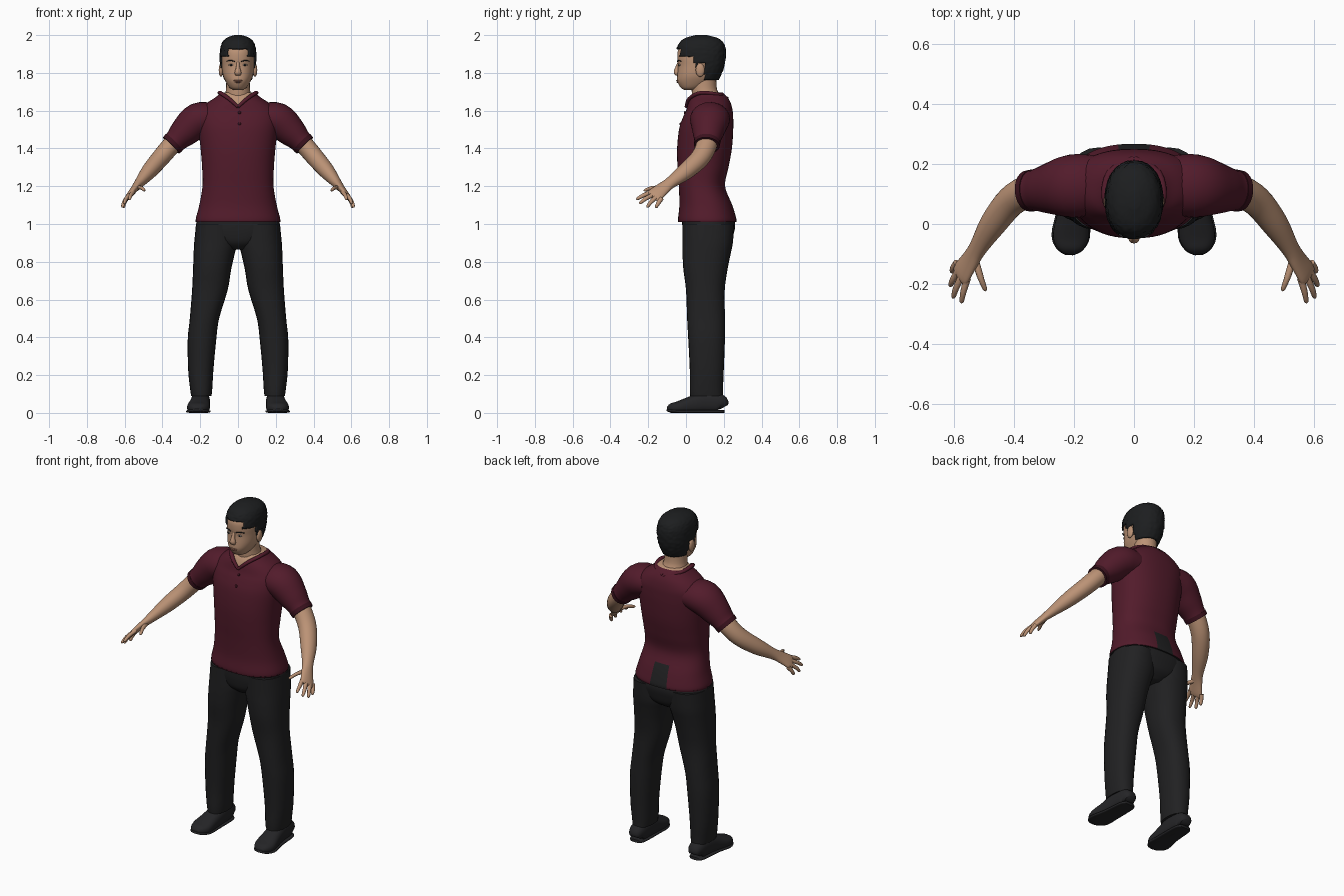
import bpy, bmesh, math, random
from mathutils import Vector

random.seed(3)
cube = bpy.data.objects.get("Cube")
if cube:
    bpy.data.objects.remove(cube, do_unlink=True)


def material(name, *rgb):
    mat = bpy.data.materials.new(name)
    mat.use_nodes = True
    mat.diffuse_color = (*rgb, 1)
    shader = mat.node_tree.nodes["Principled BSDF"]
    shader.inputs["Base Color"].default_value = (*rgb, 1)
    shader.inputs["Roughness"].default_value = 0.8
    return mat


skin = material("skin", .50, .29, .18)
maroon = material("maroon cloth", .085, .011, .024)
dark_maroon = material("dark maroon trim", .045, .006, .013)
black_cloth = material("black cloth", .015, .015, .016)
hair_black = material("black hair", .012, .013, .014)
leather = material("black leather", .018, .018, .02)
eye_white = material("eye white", .45, .38, .33)
lip = material("lip", .33, .15, .10)


def finish(name, bm, mats, mirror=False, rule=None):
    """Turn a bmesh into a smooth object, coloured by a rule and mirrored in x."""
    bmesh.ops.recalc_face_normals(bm, faces=bm.faces)
    bm.normal_update()
    if rule:
        for face in bm.faces:
            face.material_index = rule(face.calc_center_median(), face.normal)
    mesh = bpy.data.meshes.new(name)
    bm.to_mesh(mesh)
    bm.free()
    for mat in mats:
        mesh.materials.append(mat)
    obj = bpy.data.objects.new(name, mesh)
    bpy.context.collection.objects.link(obj)
    bpy.ops.object.select_all(action="DESELECT")
    obj.select_set(True)
    bpy.context.view_layer.objects.active = obj
    bpy.ops.object.shade_smooth_by_angle(angle=math.radians(50))
    if mirror:
        obj.modifiers.new("Mirror", "MIRROR").use_mirror_merge = False
    return obj


def spline(rows, steps):
    """Catmull-Rom interpolation through rows of numbers."""
    rows = [Vector(r) for r in rows]
    out = []
    for i in range(len(rows) - 1):
        p, q = rows[i], rows[i + 1]
        m = (q - rows[max(i - 1, 0)]) / 2
        n = (rows[min(i + 2, len(rows) - 1)] - p) / 2
        for k in range(steps):
            t = k / steps
            out.append(p * (2*t**3 - 3*t*t + 1) + m * (t**3 - 2*t*t + t)
                       + q * (3*t*t - 2*t**3) + n * (t**3 - t*t))
    return out + [rows[-1]]


def loft(rows, sides=24, steps=4, power=2, level=False, ref=(0, 1, 0), jitter=0):
    """Skin superellipse rings; each row is x, y, z, half width, half depth."""
    bm = bmesh.new()
    path = spline(rows, steps)
    rings = []
    for i, row in enumerate(path):
        centre = Vector(row[:3])
        ahead = Vector(path[min(i + 1, len(path) - 1)][:3])
        t = (ahead - Vector(path[max(i - 1, 0)][:3])).normalized()
        if level:
            t = Vector((0, 0, 1))
        v = Vector(ref)
        v = (v - t * v.dot(t)).normalized()
        u = v.cross(t)
        ring = []
        for k in range(sides):
            a = math.tau * k / sides
            c, s = math.cos(a), math.sin(a)
            grow = 1 + random.uniform(-jitter, jitter)
            co = centre + u * (math.copysign(abs(c)**(2/power), c) * row[3] * grow)
            co += v * (math.copysign(abs(s)**(2/power), s) * row[4] * grow)
            co.z = max(co.z, 0)
            ring.append(bm.verts.new(co))
        rings.append(ring)
    for low, high in zip(rings, rings[1:]):
        for k in range(sides):
            j = (k + 1) % sides
            bm.faces.new((low[k], low[j], high[j], high[k]))
    bm.faces.new(rings[0])
    bm.faces.new(rings[-1])
    return bm


def stack(rows, **options):
    """Level rings; each row is z, x from, x to, y from, y to."""
    return loft([((a + b)/2, (c + d)/2, z, (b - a)/2, (d - c)/2)
                 for z, a, b, c, d in rows], level=True, **options)


def centred(rows, **options):
    return stack([(z, -w, w, c, d) for z, w, c, d in rows], **options)


def blob(name, loc, size, mat, mirror=False):
    bm = bmesh.new()
    bmesh.ops.create_uvsphere(bm, u_segments=16, v_segments=10, radius=1)
    bmesh.ops.scale(bm, vec=size, verts=bm.verts)
    bmesh.ops.translate(bm, vec=loc, verts=bm.verts)
    return finish(name, bm, [mat], mirror)


# Shirt: neck opening shows skin, trousers show through a gap at the back hem
def shirt_rule(c, n):
    if c.y > .1 and abs(c.x) < .05 and c.z < 1.14:
        return 2
    if c.z > 1.69 and n.z > .9:
        return 1
    return int(c.y < .1 and abs(c.x) < (c.z - 1.625) * 1.3)


torso = centred([(1.01, .222, -.04, .265), (1.03, .223, -.042, .266), (1.1, .205, -.035, .245),
                 (1.2, .188, -.038, .207), (1.3, .19, -.045, .225), (1.4, .198, -.047, .243),
                 (1.5, .21, -.037, .25), (1.56, .215, -.018, .25), (1.6, .205, 0, .247),
                 (1.64, .165, .012, .237), (1.67, .12, .025, .22), (1.695, .09, .045, .195)],
                sides=64, steps=5, power=2.3)
finish("shirt_body", torso, [maroon, skin, black_cloth], rule=shirt_rule)
finish("sleeve", loft([(.13, .13, 1.56, .08, .1), (.21, .126, 1.55, .092, .105),
                       (.28, .118, 1.49, .08, .085), (.325, .113, 1.445, .063, .07),
                       (.35, .11, 1.42, .06, .066)]), [maroon], True)
finish("sleeve_cuff", loft([(.337, .112, 1.433, .063, .07), (.354, .11, 1.416, .061, .068)],
                           steps=1), [dark_maroon], True)
finish("collar", loft([(0, 0, 1.62, .008, .008), (.05, .02, 1.665, .012, .01),
                       (.095, .08, 1.695, .012, .01), (.08, .17, 1.685, .012, .01),
                       (0, .215, 1.665, .012, .01)], sides=10, ref=(0, 0, 1)), [maroon], True)
finish("hem_band", centred([(1.01, .224, -.042, .267), (1.016, .224, -.042, .267)],
                           sides=64, steps=1, power=2.3),
       [dark_maroon, black_cloth], rule=lambda c, n: int(c.y > .1 and abs(c.x) < .05))
for i, (y, z) in enumerate([(-.006, 1.59), (-.029, 1.53)]):
    blob("button_%d" % i, (.008, y, z), (.008, .006, .008), dark_maroon)

# Trousers
finish("trouser_seat", centred([(.865, .05, .03, .19), (.9, .15, -.005, .235),
                                (.95, .215, -.017, .253), (1, .222, -.02, .26),
                                (1.06, .2, -.02, .245)], sides=40, power=2.3), [black_cloth])
finish("trouser_leg", stack([(1, .01, .222, -.018, .255), (.9, .005, .232, -.018, .248),
                             (.84, .018, .235, -.018, .236), (.76, .036, .238, -.014, .22),
                             (.65, .055, .243, 0, .205), (.5, .1, .255, .006, .206),
                             (.39, .115, .266, .012, .206), (.23, .13, .264, .02, .2),
                             (.13, .136, .254, .02, .196), (.09, .14, .248, .022, .196)],
                            power=2.3), [black_cloth], True)

# Shoes: lofted heel to toe, with a thin flat sole
finish("shoe", loft([(.197, .2, .03, .024, .03), (.197, .18, .05, .05, .045),
                     (.198, .1, .055, .057, .05), (.203, .03, .042, .047, .054),
                     (.21, -.04, .028, .034, .06), (.213, -.08, .024, .026, .045),
                     (.214, -.1, .022, .01, .02)], power=2.5, ref=(1, 0, 0)), [leather], True)
finish("shoe_sole", loft([(.197, .202, .008, .008, .03), (.198, .17, .008, .008, .048),
                          (.202, .05, .008, .008, .055), (.211, -.04, .008, .008, .064),
                          (.214, -.085, .012, .008, .044), (.215, -.102, .016, .006, .015)],
                         power=4, ref=(1, 0, 0)), [leather], True)

# Arms and hands
finish("arm", loft([(.3, .115, 1.47, .05, .055), (.35, .11, 1.42, .05, .055),
                    (.41, .075, 1.35, .048, .052), (.47, 0, 1.28, .042, .046),
                    (.52, -.08, 1.22, .027, .033), (.545, -.12, 1.19, .02, .037),
                    (.575, -.165, 1.153, .015, .044), (.583, -.178, 1.143, .007, .036)]),
       [skin], True)
fingers = {
    "index": ((.555, -.18, 1.17), (.568, -.225, 1.152), (.575, -.263, 1.13)),
    "middle": ((.572, -.17, 1.157), (.592, -.212, 1.135), (.603, -.247, 1.108)),
    "ring": ((.583, -.153, 1.146), (.603, -.185, 1.117), (.613, -.207, 1.088)),
    "little": ((.59, -.13, 1.136), (.603, -.148, 1.108), (.606, -.16, 1.086)),
    "thumb": ((.53, -.115, 1.193), (.512, -.175, 1.192), (.494, -.223, 1.177)),
}
for finger, (root, middle, tip) in fingers.items():
    near_tip = Vector(middle).lerp(Vector(tip), .8)
    rows = [(*root, .012, .013), (*middle, .01, .011), (*near_tip, .008, .008),
            (*tip, .003, .003)]
    finish(finger + "_finger", loft(rows, sides=10, steps=3), [skin], True)

# Head and neck
finish("neck", centred([(1.6, .085, .04, .2), (1.68, .07, .032, .178), (1.72, .063, .03, .163),
                        (1.79, .062, .03, .16)]), [skin])
finish("head", centred([(1.71, .025, -.01, .05), (1.722, .045, -.028, .09),
                        (1.755, .066, -.046, .145), (1.79, .08, -.046, .168),
                        (1.84, .086, -.042, .188), (1.88, .088, -.046, .193),
                        (1.92, .085, -.042, .19), (1.955, .07, -.015, .17),
                        (1.975, .04, .03, .13)], sides=40, power=2.2), [skin])
finish("nose", loft([(0, -.036, 1.862, .005, .008), (0, -.046, 1.83, .01, .01),
                     (0, -.05, 1.802, .015, .018), (0, -.045, 1.788, .006, .014)],
                    sides=12, ref=(1, 0, 0)), [skin])
blob("ear", (.09, .075, 1.815), (.012, .024, .036), skin, True)
blob("eye", (.036, -.034, 1.842), (.014, .006, .005), eye_white, True)
blob("iris", (.036, -.038, 1.842), (.006, .004, .005), hair_black, True)
blob("upper_lip", (0, -.044, 1.759), (.024, .008, .004), lip)
blob("lower_lip", (0, -.043, 1.752), (.02, .008, .005), lip)
finish("eyebrow", loft([(.016, -.043, 1.859, .002, .004), (.038, -.041, 1.866, .003, .004),
                        (.06, -.026, 1.862, .001, .003)], sides=8), [hair_black], True)


# Hair: a slightly larger cap, trimmed along the hairline
def hairline(c):
    if c.y < .045:
        return 1.925 if abs(c.x) < .055 else 1.89
    if c.y < .065:
        return 1.825
    return 1.85 if c.y < .1 else 1.76


hair = centred([(1.74, .066, -.03, .16), (1.8, .087, -.045, .19), (1.86, .096, -.052, .207),
                (1.92, .095, -.05, .21), (1.96, .084, -.034, .197), (1.985, .06, -.002, .165),
                (2, .02, .05, .11)], sides=72, steps=7, power=2.2, jitter=.022)
trim = [f for f in hair.faces if f.calc_center_median().z < hairline(f.calc_center_median())]
bmesh.ops.delete(hair, geom=trim, context="FACES")
hair_cap = finish("hair", hair, [hair_black])
shell = hair_cap.modifiers.new("Thickness", "SOLIDIFY")
shell.thickness = .012
shell.offset = -1
